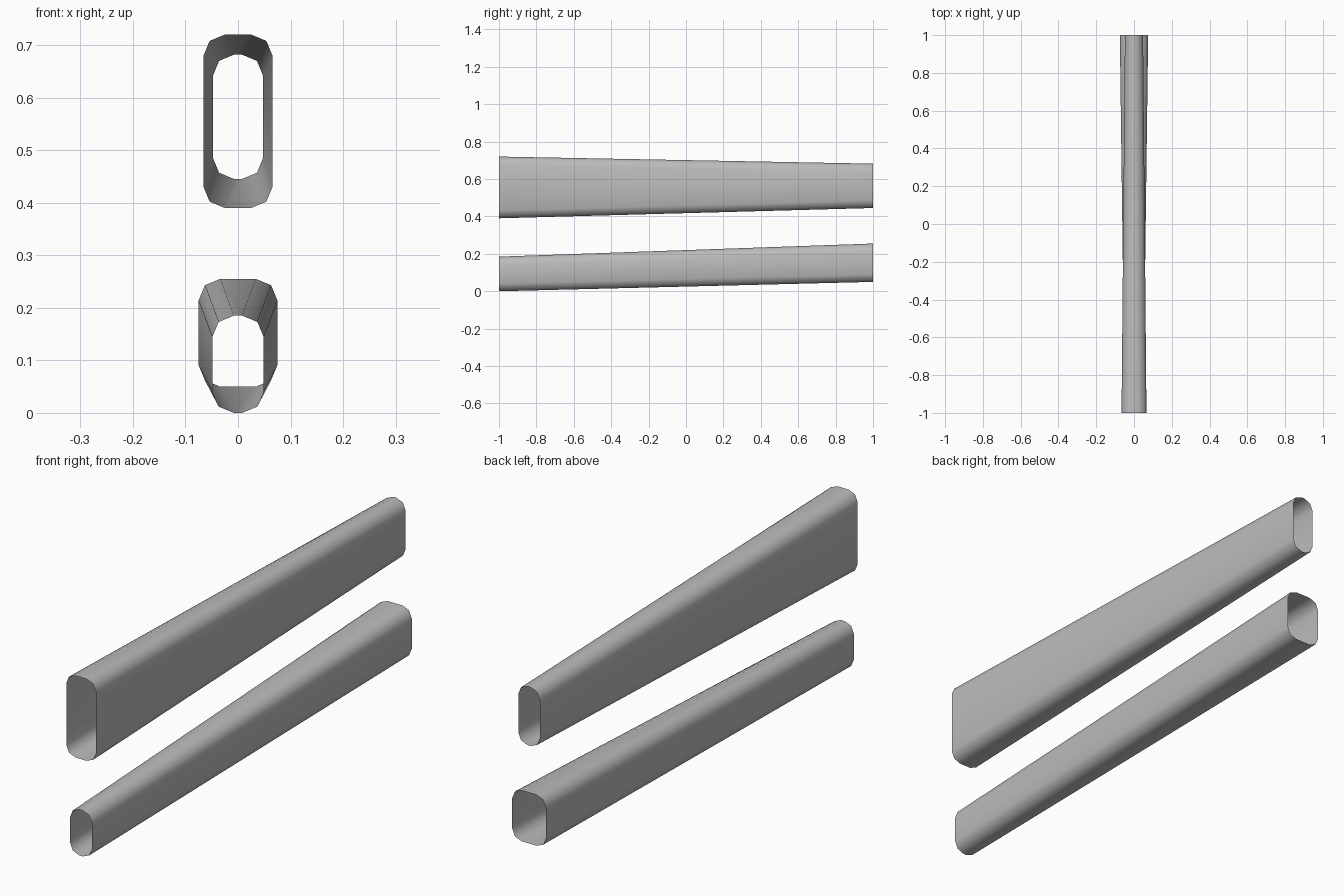
import bpy
import bmesh
from math import cos, sin, pi

cube = bpy.data.objects.get("Cube")
if cube:
    bpy.data.objects.remove(cube, do_unlink=True)

# Single grey finish
grey = bpy.data.materials.new("grey metal")
grey.use_nodes = True
colour = (0.5, 0.5, 0.5, 1)
grey.diffuse_color = colour
grey.node_tree.nodes["Principled BSDF"].inputs["Base Color"].default_value = colour

RADIUS = 0.041
CORNER_STEPS = 2


def rounded_ring(bm, y, half_width, bottom, top):
    """Ring of vertices around a rounded rectangle at depth y."""
    x, low, high = half_width - RADIUS, bottom + RADIUS, top - RADIUS
    centres = [(x, high), (-x, high), (-x, low), (x, low)]
    ring = []
    for corner, (cx, cz) in enumerate(centres):
        for step in range(CORNER_STEPS + 1):
            a = (corner + step / CORNER_STEPS) * pi / 2
            ring.append(bm.verts.new((cx + RADIUS * cos(a), y, cz + RADIUS * sin(a))))
    return ring


def tapered_tube(name, front, back):
    """Open-ended thin tube between two (half_width, bottom, top) sections."""
    bm = bmesh.new()
    a = rounded_ring(bm, -1, *front)
    b = rounded_ring(bm, 1, *back)
    for i in range(len(a)):
        j = (i + 1) % len(a)
        bm.faces.new((a[i], b[i], b[j], a[j]))
    bm.normal_update()
    # Make every wall face away from the tube's axis
    middle = (front[1] + front[2] + back[1] + back[2]) / 4
    for face in list(bm.faces):
        c = face.calc_center_median()
        if face.normal.x * c.x + face.normal.z * (c.z - middle) < 0:
            face.normal_flip()
    mesh = bpy.data.meshes.new(name)
    bm.to_mesh(mesh)
    bm.free()
    mesh.materials.append(grey)
    obj = bpy.data.objects.new(name, mesh)
    bpy.context.collection.objects.link(obj)
    bpy.ops.object.select_all(action="DESELECT")
    obj.select_set(True)
    bpy.context.view_layer.objects.active = obj
    bpy.ops.object.shade_smooth_by_angle(angle=pi / 3)


# Upper tube narrows to the back, lower tube widens to the back
tapered_tube("upper_tube", (0.066, 0.39, 0.72), (0.048, 0.445, 0.682))
tapered_tube("lower_tube", (0.049, 0.0, 0.185), (0.075, 0.05, 0.255))
